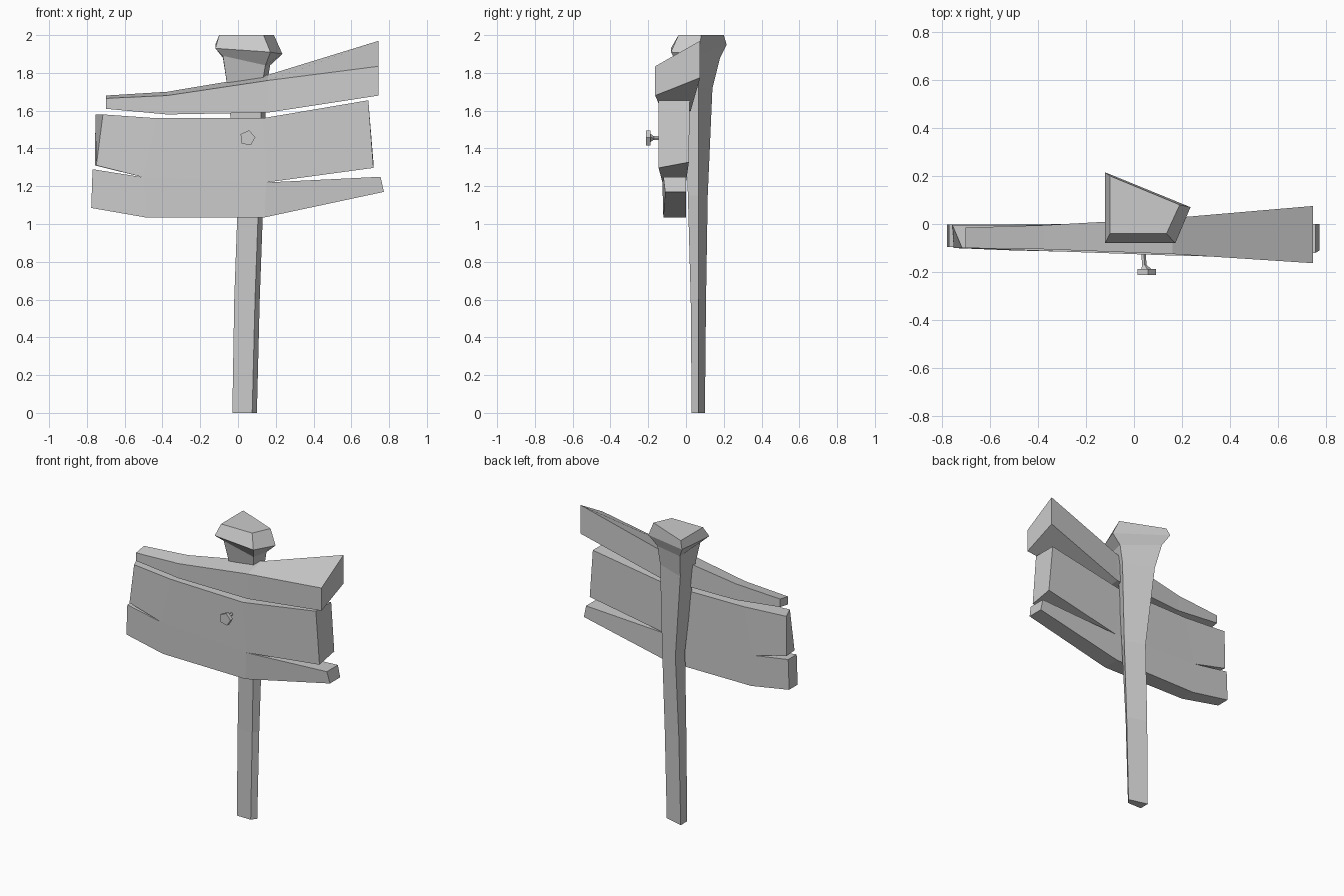
import bpy, bmesh, math

if "Cube" in bpy.data.objects:
    bpy.data.objects.remove(bpy.data.objects["Cube"])


def finish(name, bm):
    bmesh.ops.recalc_face_normals(bm, faces=bm.faces)
    mesh = bpy.data.meshes.new(name)
    bm.to_mesh(mesh)
    bm.free()
    ob = bpy.data.objects.new(name, mesh)
    bpy.context.collection.objects.link(ob)
    return ob


def loft(name, rings):
    """Skin a list of equal-sized vertex rings and cap both ends."""
    bm = bmesh.new()
    vs = [[bm.verts.new(p) for p in ring] for ring in rings]
    n = len(vs[0])
    for a, b in zip(vs, vs[1:]):
        for i in range(n):
            j = (i + 1) % n
            bm.faces.new((a[i], a[j], b[j], b[i]))
    bm.faces.new(vs[0])
    bm.faces.new(vs[-1])
    return finish(name, bm)


def post_ring(left, right, edge, front, mid, back, z):
    """Four-sided post section: front left, front right, right, back left."""
    return [(left, front, z[0]), (edge, front, z[1]), (right, mid, z[2]), (left, back, z[3])]


# Crooked post flaring into a bevelled cap
loft("post", [
    post_ring(-.03, .10, .075, .03, .065, .10, [0] * 4),
    post_ring(-.02, .115, .09, .025, .065, .106, [.6] * 4),
    post_ring(.0, .135, .11, .01, .065, .115, [1.15] * 4),
    post_ring(-.055, .15, .125, -.01, .065, .14, [1.72] * 4),
    post_ring(-.08, .17, .145, -.04, .065, .18, [1.89, 1.84, 1.84, 1.88]),
    post_ring(-.12, .235, .172, -.08, .07, .215, [1.93, 1.91, 1.90, 1.95]),
    post_ring(-.10, .19, .135, -.04, .08, .20, [2.0] * 4),
])

# Top board: x, front y, back y, then z of front top, back top, front bottom, back bottom
top_sections = [
    (-.70, -.10, -.015, 1.665, 1.68, 1.61, 1.625),
    (-.375, -.105, -.005, 1.68, 1.70, 1.58, 1.59),
    (.16, -.125, .025, 1.76, 1.79, 1.59, 1.60),
    (.745, -.163, .075, 1.835, 1.97, 1.68, 1.775),
]
loft("top_board", [[(x, f, ft), (x, b, bt), (x, b, bb), (x, f, fb)]
                   for x, f, b, ft, bt, fb, bb in top_sections])

# Wide board split at both ends: outline as x, z, front y, back y
outline = [
    (-.715, 1.58, -.10, -.005), (-.43, 1.56, -.11, -.005), (.13, 1.56, -.13, .005),
    (.69, 1.655, -.145, .02), (.717, 1.297, -.145, .015), (.15, 1.22, -.125, .0),
    (.755, 1.25, -.12, .0), (.772, 1.17, -.11, .0), (.14, 1.035, -.12, .0),
    (-.49, 1.035, -.11, -.003), (-.777, 1.085, -.095, -.003), (-.77, 1.29, -.095, -.003),
    (-.50, 1.247, -.11, -.003), (-.75, 1.31, -.10, -.005),
]
quads = [(0, 1, 12, 13), (1, 2, 5, 12), (2, 3, 4, 5), (5, 6, 7, 8), (12, 5, 8, 9), (11, 12, 9, 10)]
bm = bmesh.new()
front = [bm.verts.new((x, f, z)) for x, z, f, b in outline]
back = [bm.verts.new((x, b, z)) for x, z, f, b in outline]
back[0].co.x, back[13].co.x = -.755, -.757   # slanted upper left end
back[4].co.z += .03
for q in quads:
    bm.faces.new([front[i] for i in q])
    bm.faces.new([back[i] for i in reversed(q)])
for i in range(len(outline)):
    j = (i + 1) % len(outline)
    bm.faces.new((front[i], back[i], back[j], front[j]))
finish("split_board", bm)

# Five-sided nail: y, radius, x of centre
nail = [(-.10, .010, .038), (-.17, .010, .042), (-.187, .022, .05), (-.187, .042, .05), (-.213, .042, .05)]
loft("nail", [[(cx + r * math.cos(math.tau * k / 5 + .1), y, 1.455 + r * math.sin(math.tau * k / 5 + .1))
               for k in range(5)] for y, r, cx in nail])
